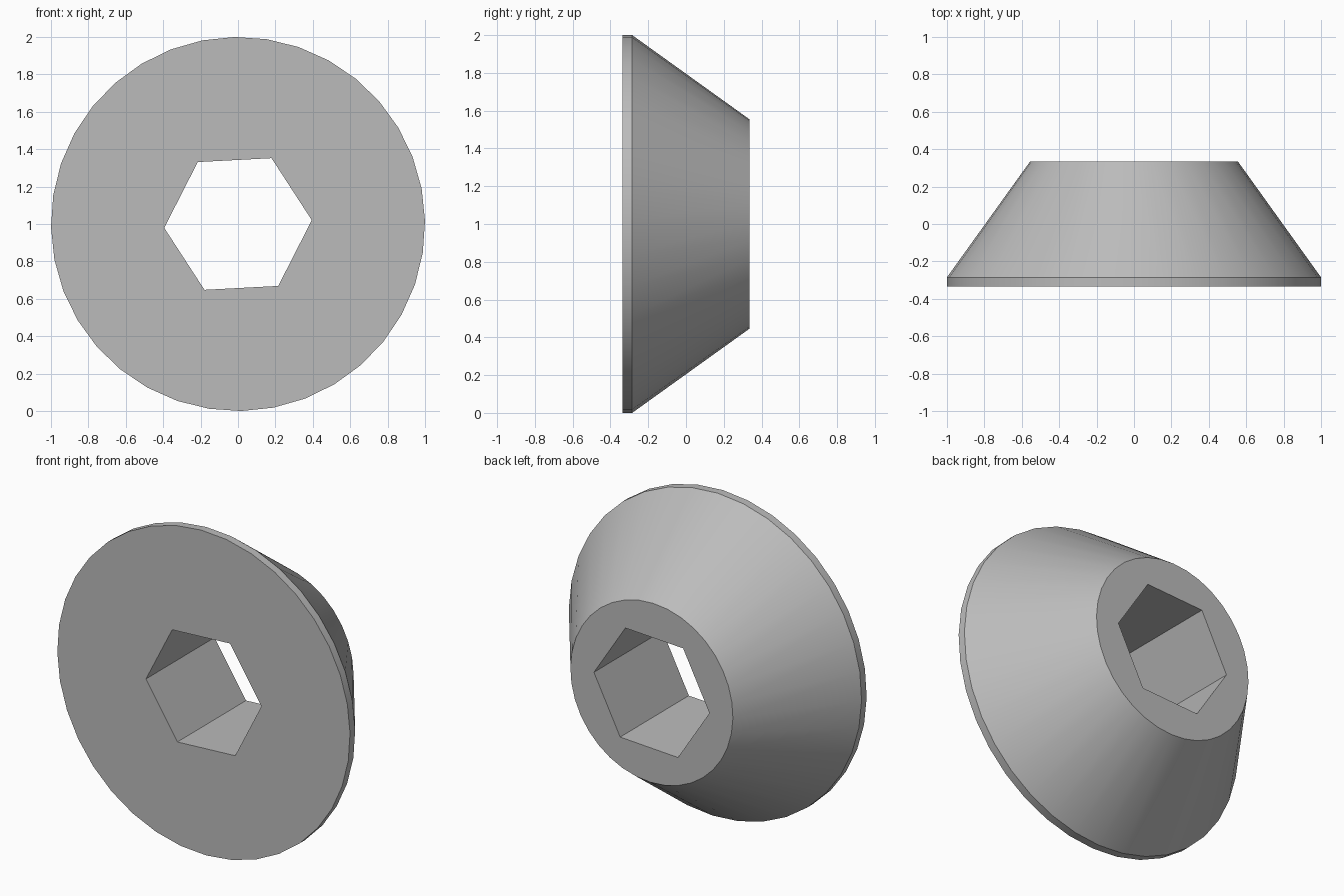
import bpy, math
from mathutils import Matrix

cube = bpy.data.objects.get("Cube")
if cube:
    bpy.data.objects.remove(cube, do_unlink=True)

import bmesh

grey = bpy.data.materials.new("plain grey")
grey.use_nodes = True
COLOUR = (0.5, 0.5, 0.5, 1)
grey.diffuse_color = COLOUR
grey.node_tree.nodes["Principled BSDF"].inputs["Base Color"].default_value = COLOUR


def turned_solid(name, profile, sides, turn):
    """Closed solid from (y, radius) rings around the front-to-back axis."""
    bm = bmesh.new()
    rings = []
    for y, r in profile:
        angles = [math.radians(turn) + math.tau * i / sides for i in range(sides)]
        rings.append([bm.verts.new((r * math.cos(a), y, 1 + r * math.sin(a))) for a in angles])
    for a, b in zip(rings, rings[1:]):
        for i in range(sides):
            j = (i + 1) % sides
            bm.faces.new((a[i], a[j], b[j], b[i]))
    bm.faces.new(rings[0])
    bm.faces.new(rings[-1])
    bmesh.ops.recalc_face_normals(bm, faces=bm.faces)
    mesh = bpy.data.meshes.new(name)
    bm.to_mesh(mesh)
    bm.free()
    mesh.materials.append(grey)
    obj = bpy.data.objects.new(name, mesh)
    bpy.context.collection.objects.link(obj)
    return obj


# Tapered body with a thin straight rim at the front
body = turned_solid("tapered_washer", [(-0.335, 1), (-0.285, 1), (0.335, 0.555)], 36, 1)

# Hexagonal through hole
cutter = turned_solid("hex_hole_cutter", [(-0.5, 0.395), (0.5, 0.395)], 6, 3)
cutter.hide_render = True

hole = body.modifiers.new("hex_hole", 'BOOLEAN')
hole.operation = 'DIFFERENCE'
hole.solver = 'EXACT'
hole.object = cutter

bpy.ops.object.select_all(action='DESELECT')
body.select_set(True)
bpy.context.view_layer.objects.active = body
bpy.ops.object.modifier_apply(modifier=hole.name)
bpy.data.objects.remove(cutter, do_unlink=True)

# Smooth cone, crisp rim and hole edges
bpy.ops.object.shade_smooth_by_angle(angle=math.radians(30))
